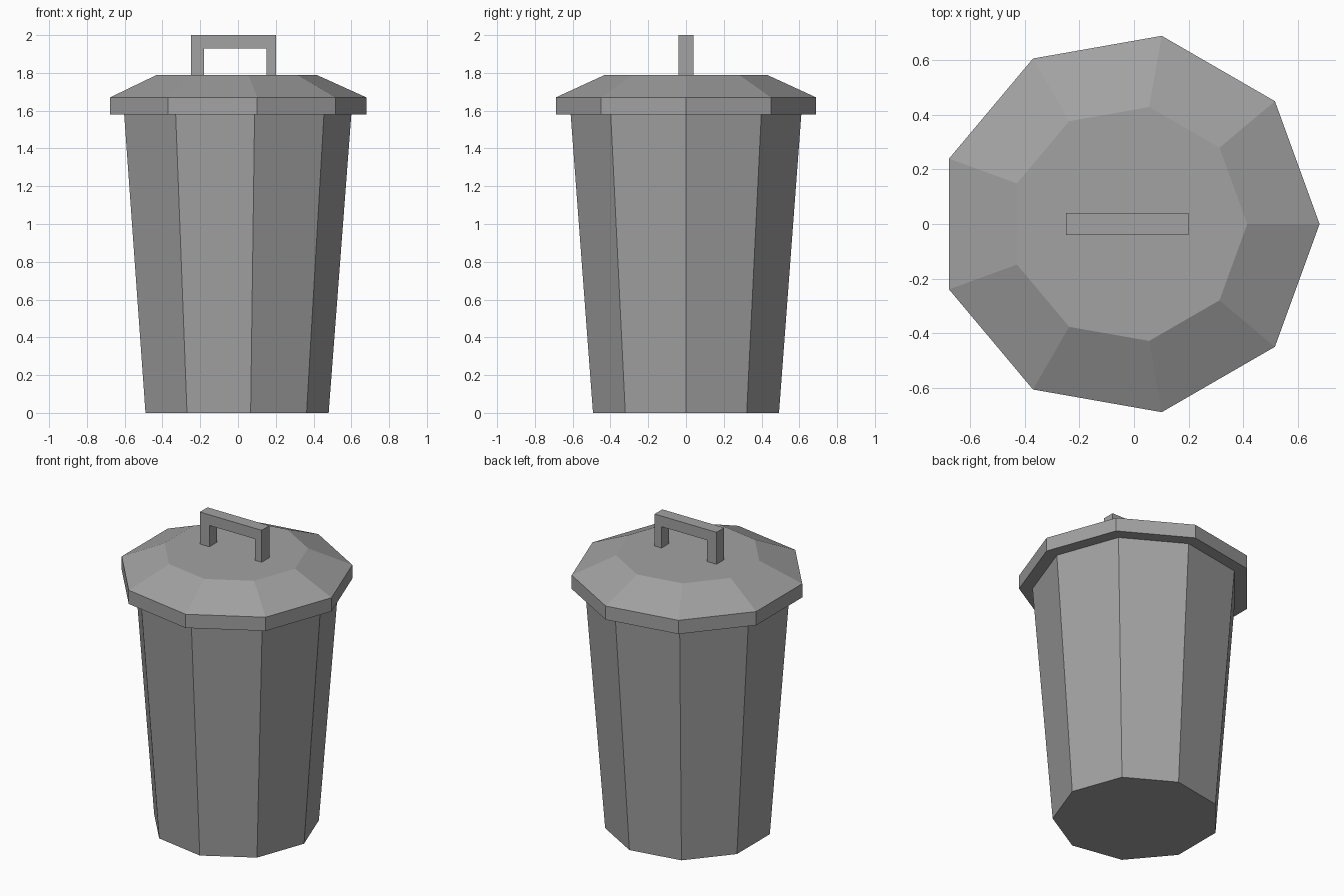
import bpy
import bmesh
import math

SIDES = 9
CENTRE_X = -0.02

cube = bpy.data.objects.get("Cube")
if cube:
    bpy.data.objects.remove(cube, do_unlink=True)

grey = bpy.data.materials.new("grey metal")
grey.use_nodes = True
grey.diffuse_color = (0.36, 0.36, 0.36, 1)
grey.node_tree.nodes["Principled BSDF"].inputs["Base Color"].default_value = grey.diffuse_color


def finish(name, bm):
    bmesh.ops.recalc_face_normals(bm, faces=bm.faces)
    mesh = bpy.data.meshes.new(name)
    bm.to_mesh(mesh)
    bm.free()
    mesh.materials.append(grey)
    obj = bpy.data.objects.new(name, mesh)
    bpy.context.collection.objects.link(obj)
    return obj


def lathe(name, profile):
    """Closed nine-sided solid through (radius, height) rings."""
    bm = bmesh.new()
    rings = []
    for r, z in profile:
        angles = [math.tau * i / SIDES for i in range(SIDES)]
        rings.append([bm.verts.new((CENTRE_X + r * math.cos(a), r * math.sin(a), z))
                      for a in angles])
    for low, high in zip(rings, rings[1:]):
        for i in range(SIDES):
            j = (i + 1) % SIDES
            bm.faces.new((low[i], low[j], high[j], high[i]))
    bm.faces.new(rings[0])
    bm.faces.new(rings[-1])
    return finish(name, bm)


def extrude_y(name, outline, half_depth):
    """Solid from an (x, z) outline, extruded along y."""
    bm = bmesh.new()
    face = bm.faces.new([bm.verts.new((x, -half_depth, z)) for x, z in outline])
    side = bmesh.ops.extrude_face_region(bm, geom=[face])["geom"]
    verts = [v for v in side if isinstance(v, bmesh.types.BMVert)]
    bmesh.ops.translate(bm, verts=verts, vec=(0, 2 * half_depth, 0))
    return finish(name, bm)


# Tapered bin body
lathe("bin_body", [(0.50, 0), (0.62, 1.58)])

# Lid with upright rim and sloping shoulder
lathe("lid", [(0.70, 1.58), (0.70, 1.67), (0.435, 1.79)])

# Square arch handle
extrude_y("lid_handle", [(-0.25, 1.79), (-0.25, 2.0), (0.20, 2.0), (0.20, 1.79),
                         (0.15, 1.79), (0.15, 1.93), (-0.18, 1.93), (-0.18, 1.79)], 0.04)
